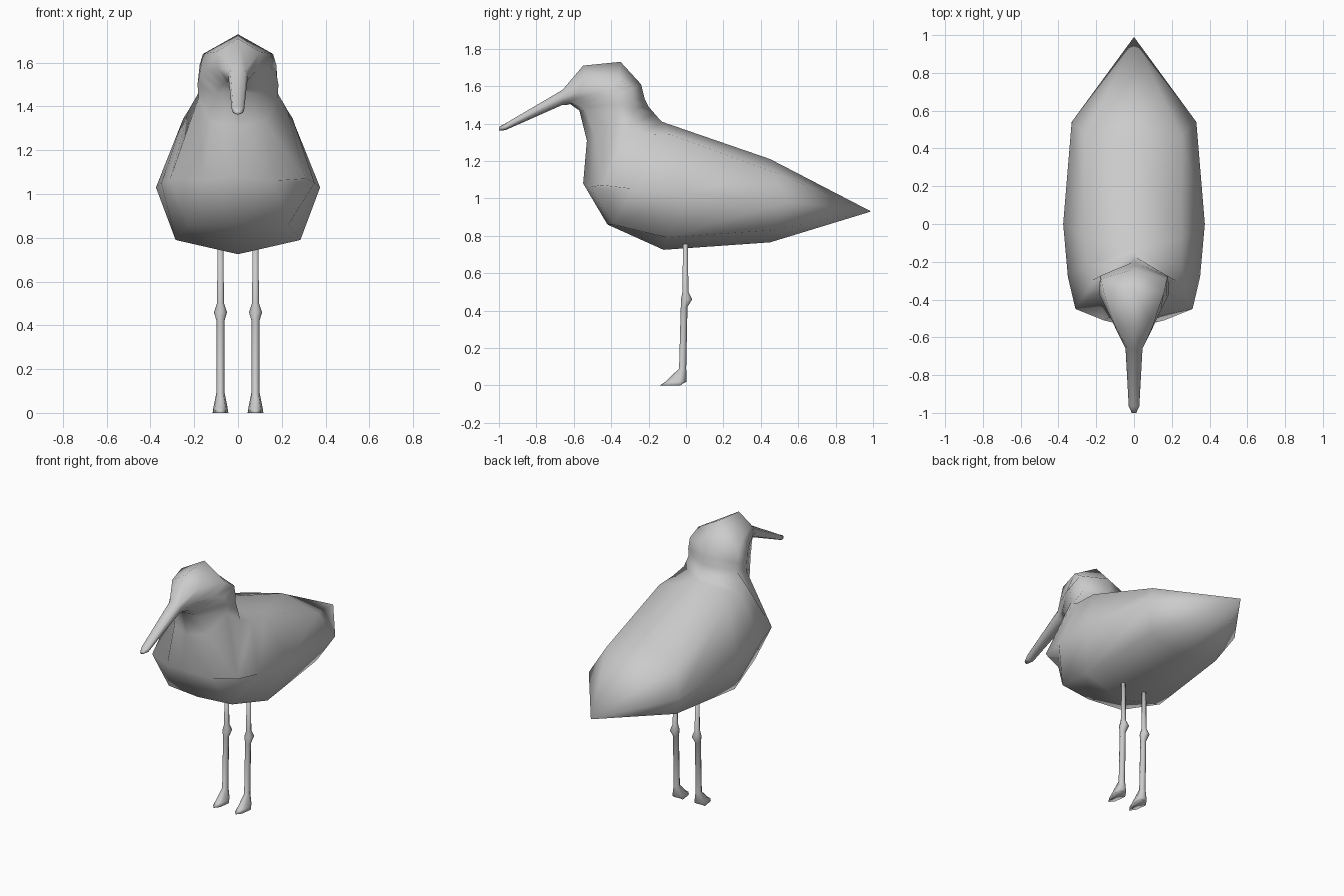
import bpy, bmesh, math

if "Cube" in bpy.data.objects:
    bpy.data.objects.remove(bpy.data.objects["Cube"])

grey = bpy.data.materials.new("plain_grey")
grey.diffuse_color = (0.6, 0.6, 0.6, 1)
grey.use_nodes = True
grey.node_tree.nodes["Principled BSDF"].inputs["Base Color"].default_value = grey.diffuse_color


def loft(name, rings, cap_start=True, cap_end=True):
    """Skin a list of closed rings of equal length."""
    bm = bmesh.new()
    rows = [[bm.verts.new(p) for p in ring] for ring in rings]
    n = len(rows[0])
    for a, b in zip(rows, rows[1:]):
        for i in range(n):
            j = (i + 1) % n
            bm.faces.new((a[i], a[j], b[j], b[i]))
    if cap_start:
        bm.faces.new(rows[0])
    if cap_end:
        bm.faces.new(rows[-1])
    bmesh.ops.remove_doubles(bm, verts=bm.verts, dist=0.0005)
    bmesh.ops.recalc_face_normals(bm, faces=bm.faces)
    mesh = bpy.data.meshes.new(name)
    bm.to_mesh(mesh)
    bm.free()
    for p in mesh.polygons:
        p.use_smooth = True
    mesh.materials.append(grey)
    ob = bpy.data.objects.new(name, mesh)
    bpy.context.collection.objects.link(ob)
    return ob


def mirrored(half):
    """Half section (top centre, sides, bottom centre) to a full ring."""
    return half + [(-x, y, z) for x, y, z in half[-2:0:-1]]


# Body: sections from tail tip to base of neck
tail_tip = [(0, 0.99, 0.93)] * 5
body = [
    [(0, 0.45, 1.21), (0.25, 0.47, 1.14), (0.33, 0.54, 0.98), (0.25, 0.46, 0.83), (0, 0.45, 0.765)],
    [(0, -0.13, 1.41), (0.25, -0.08, 1.34), (0.375, 0, 1.03), (0.285, -0.10, 0.79), (0, -0.12, 0.725)],
    [(0, -0.13, 1.41), (0.25, -0.22, 1.345), (0.35, -0.28, 1.05), (0.23, -0.39, 0.86), (0, -0.42, 0.86)],
    [(0, -0.17, 1.455), (0.225, -0.30, 1.385), (0.31, -0.45, 1.07), (0.16, -0.51, 1.06), (0, -0.55, 1.08)],
    [(0, -0.20, 1.49), (0.17, -0.27, 1.48), (0.18, -0.37, 1.44), (0.12, -0.49, 1.33), (0, -0.53, 1.31)],
]

# Head: sections from neck to bill
head = [
    [(0, -0.22, 1.53), (0.18, -0.28, 1.52), (0.185, -0.37, 1.50), (0.10, -0.53, 1.46), (0, -0.57, 1.47)],
    [(0, -0.24, 1.61), (0.175, -0.29, 1.59), (0.175, -0.39, 1.55), (0.085, -0.56, 1.49), (0, -0.60, 1.49)],
    [(0, -0.35, 1.73), (0.16, -0.36, 1.64), (0.14, -0.46, 1.57), (0.06, -0.60, 1.51), (0, -0.62, 1.505)],
    [(0, -0.55, 1.71), (0.10, -0.54, 1.65), (0.09, -0.57, 1.57), (0.045, -0.62, 1.52), (0, -0.635, 1.50)],
]


def bill_section(y, z, w, h):
    return [(0, y, z + h), (w * 0.8, y, z + h * 0.7), (w, y, z),
            (w * 0.8, y, z - h * 0.7), (0, y, z - h)]


bill = [bill_section(-0.66, 1.54, 0.045, 0.04),
        bill_section(-0.965, 1.383, 0.028, 0.018),
        bill_section(-1.0, 1.372, 0.012, 0.01)]

loft("bird_body", [mirrored(s) for s in [tail_tip] + body + head + bill], cap_start=False)

# Legs: tubes with a knee, flaring into a wedge foot
leg_stations = [(0.76, -0.003, 0.013), (0.50, -0.003, 0.016), (0.46, 0.003, 0.03),
                (0.42, -0.010, 0.018), (0.09, -0.018, 0.019)]
SIDES = 8
for side, x0 in (("left", 0.08), ("right", -0.08)):
    rings = []
    for z, y0, r in leg_stations:
        rings.append([(x0 + r * math.cos(math.tau * i / SIDES),
                       y0 + r * math.sin(math.tau * i / SIDES), z) for i in range(SIDES)])
    # sole outline: front half reaches to the toe, back half is the heel
    for z, toe, heel, w in ((0.02, -0.11, 0.004, 0.033), (0.0, -0.14, -0.01, 0.036)):
        ring = []
        for i in range(SIDES):
            c, s = math.cos(math.tau * i / SIDES), math.sin(math.tau * i / SIDES)
            y = -0.03 + (s * (heel + 0.03) if s > 0 else -s * (toe + 0.03))
            ring.append((x0 + w * c, y, z + (0.015 * max(s, 0) if z == 0 else 0)))
        rings.append(ring)
    loft(side + "_leg", rings)
